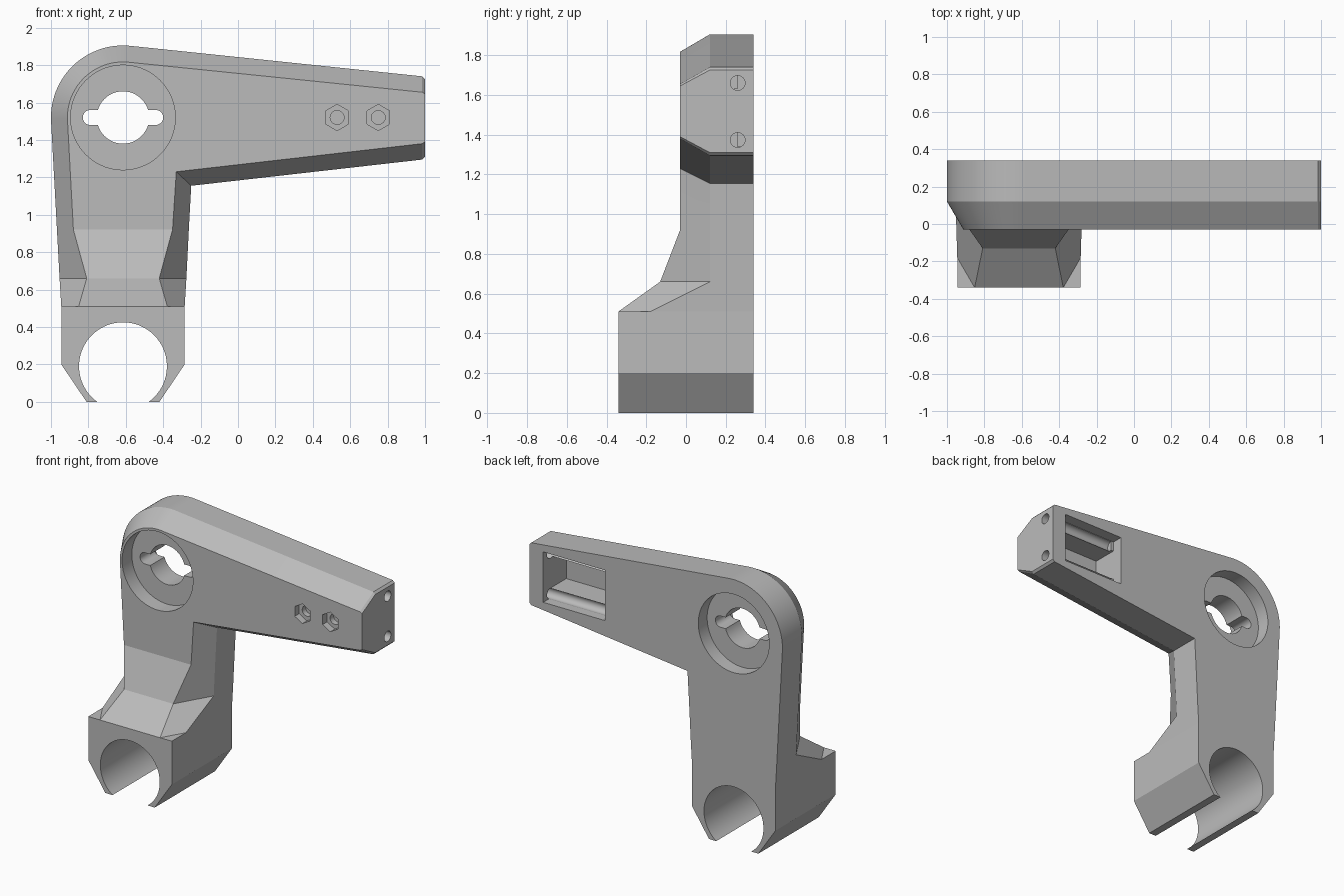
import bpy, bmesh, math
from math import radians, cos, sin

cube = bpy.data.objects.get("Cube")
if cube:
    bpy.data.objects.remove(cube, do_unlink=True)

grey = bpy.data.materials.new("plain grey")
grey.use_nodes = True
colour = (0.5, 0.5, 0.5, 1)
grey.diffuse_color = colour
grey.node_tree.nodes["Principled BSDF"].inputs["Base Color"].default_value = colour

BACK, SIDE, FRONT = 0.34, 0.12, -0.03
PX, PZ = -0.615, 1.52          # pivot centre


def finish(bm, name):
    bmesh.ops.recalc_face_normals(bm, faces=bm.faces[:])
    mesh = bpy.data.meshes.new(name)
    bm.to_mesh(mesh)
    bm.free()
    mesh.materials.append(grey)
    ob = bpy.data.objects.new(name, mesh)
    bpy.context.collection.objects.link(ob)
    return ob


def activate(ob):
    bpy.ops.object.select_all(action='DESELECT')
    ob.select_set(True)
    bpy.context.view_layer.objects.active = ob


def arc(cx, cz, r, a, b, n):
    angles = [radians(a + (b - a) * i / n) for i in range(n + 1)]
    return [(cx + r * cos(t), cz + r * sin(t)) for t in angles]


def prism(name, outline, y0, y1):
    """Extrude an x-z outline along y."""
    bm = bmesh.new()
    rings = [[bm.verts.new((x, y, z)) for x, z in outline] for y in (y0, y1)]
    n = len(outline)
    for i in range(n):
        j = (i + 1) % n
        bm.faces.new((rings[0][i], rings[0][j], rings[1][j], rings[1][i]))
    for ring in rings:
        bm.faces.new(ring)
    return finish(bm, name)


def circle(x, z, r, n=48):
    return arc(x, z, r, 0, 360, n)[:-1]


def rect(x0, x1, z0, z1):
    return [(x0, z0), (x1, z0), (x1, z1), (x0, z1)]


def cut(target, cutter):
    cutter.hide_render = True
    mod = target.modifiers.new("cut", 'BOOLEAN')
    mod.operation = 'DIFFERENCE'
    mod.solver = 'EXACT'
    mod.object = cutter
    activate(target)
    bpy.ops.object.modifier_apply(modifier=mod.name)
    bpy.data.objects.remove(cutter, do_unlink=True)


# Arm: outer outline and chamfered front outline, both open at the leg
outer = ([(-0.968, 0.92)] + arc(PX, PZ, 0.385, 183, 84, 28)
         + [(0.985, 1.74), (1, 1.725), (1, 1.31), (0.985, 1.295),
            (-0.25, 1.155), (-0.263, 0.92)])
inner = ([(-0.88, 0.92)] + arc(PX, PZ, 0.297, 183, 84, 28)
         + [(0.985, 1.655), (1, 1.645), (1, 1.39), (0.985, 1.38),
            (-0.33, 1.23), (-0.35, 0.92)])
bm = bmesh.new()
rings = [[bm.verts.new((x, y, z)) for x, z in line]
         for line, y in ((outer, BACK), (outer, SIDE), (inner, FRONT))]
for a, b in zip(rings, rings[1:]):
    for i in range(len(outer) - 1):
        bm.faces.new((a[i], a[i + 1], b[i + 1], b[i]))
bm.faces.new(rings[0])
bm.faces.new(rings[2])

# Leg: six-sided sections going down to the clip
section = [r[0] for r in rings] + [r[-1] for r in reversed(rings)]
for z, left, right, inset, side, front in (
        (0.66, -0.954, -0.276, 0.145, SIDE, -0.13),
        (0.51, -0.945, -0.285, 0.093, -0.18, -0.34)):
    pts = [(left, BACK), (left, side), (left + inset, front),
           (right - inset, front), (right, side), (right, BACK)]
    new = [bm.verts.new((x, y, z)) for x, y in pts]
    for i in range(6):
        j = (i + 1) % 6
        bm.faces.new((section[i], section[j], new[j], new[i]))
    section = new
bm.faces.new(section)
arm = finish(bm, "bracket_arm")

# Pivot bore: front and back recesses, through hole with two key slots
cut(arm, prism("front_recess", circle(PX, PZ, 0.28, 72), -0.2, 0.08))
cut(arm, prism("back_recess", circle(PX, PZ, 0.28, 72), 0.24, 0.5))
cut(arm, prism("pivot_hole", circle(PX, PZ, 0.14), 0, 0.4))
slot = (arc(PX + 0.175, PZ, 0.04, -90, 90, 12)
        + arc(PX - 0.175, PZ, 0.04, 90, 270, 12))
cut(arm, prism("key_slot", slot, 0, 0.4))

# Blind nut pockets on the front
for x in (0.53, 0.75):
    cut(arm, prism("nut_pocket", arc(x, PZ, 0.07, 30, 390, 6)[:-1], -0.1, 0.02))
    cut(arm, prism("bolt_hole", circle(x, PZ, 0.037, 24), -0.1, 0.06))

# Stepped pocket in the back
cut(arm, prism("wide_pocket", rect(0.4, 0.89, 1.34, 1.70), 0.26, 0.5))
cut(arm, prism("deep_pocket", rect(0.4, 0.89, 1.41, 1.63), 0.08, 0.5))

# Screw holes running in from the arm end
for z in (1.373, 1.66):
    bm = bmesh.new()
    bmesh.ops.create_cone(bm, cap_ends=True, segments=24, radius1=0.037,
                          radius2=0.037, depth=0.68)
    rod = finish(bm, "end_hole")
    rod.rotation_euler = (0, radians(90), 0)
    rod.location = (0.76, 0.26, z)
    bpy.context.view_layer.update()
    cut(arm, rod)

# Tube clip: open ring profile at the foot
half = math.degrees(math.acos(0.19 / 0.235))
bore = arc(PX, 0.19, 0.235, 270 - half, half - 90, 56)
clip_outline = bore + [(-0.42, 0), (-0.285, 0.2), (-0.285, 0.51),
                       (-0.945, 0.51), (-0.945, 0.2), (-0.81, 0)]
clip = prism("tube_clip", clip_outline, -0.34, BACK)

for ob in (arm, clip):
    activate(ob)
    bpy.ops.object.shade_smooth_by_angle(angle=radians(20))
